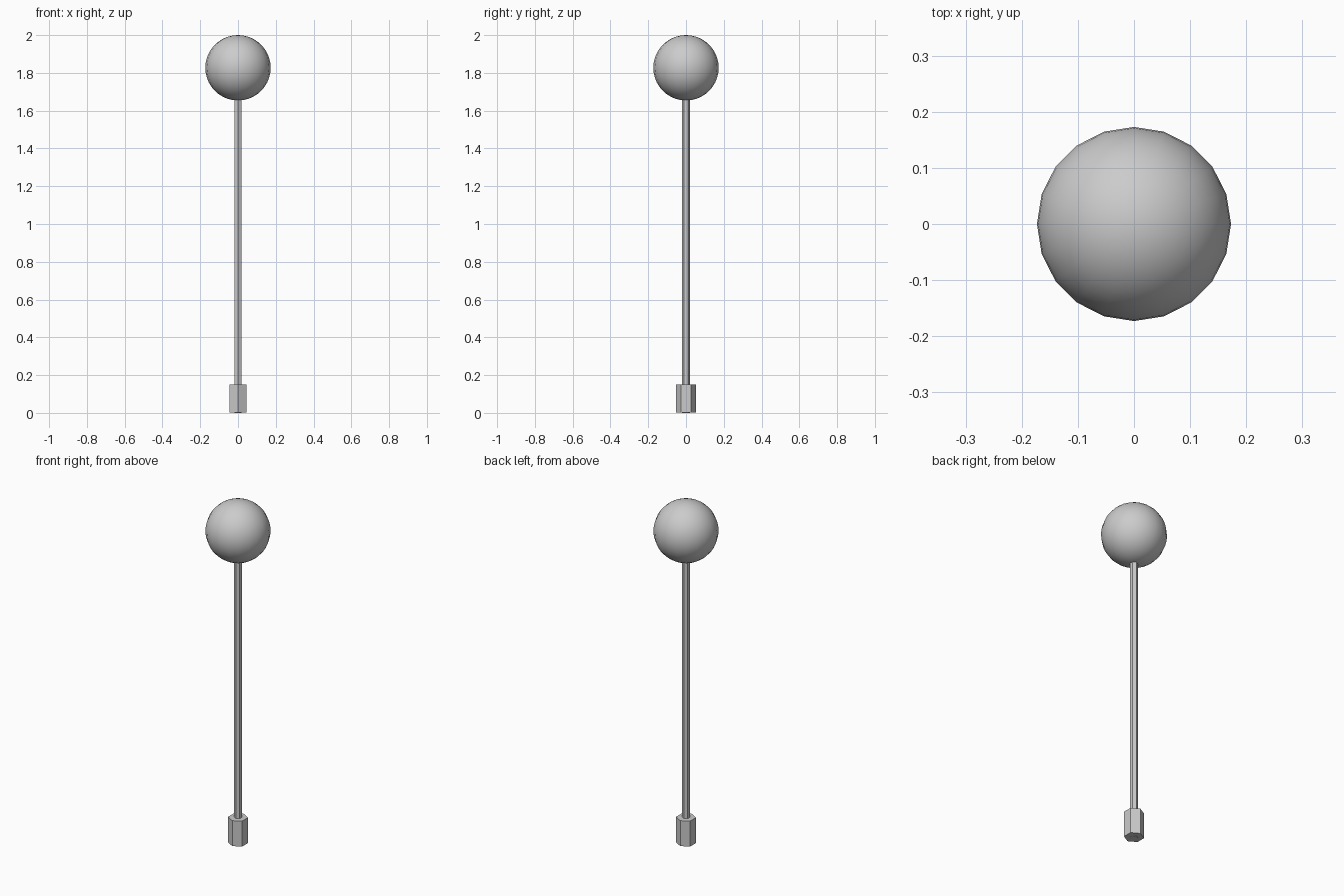
import bpy

if "Cube" in bpy.data.objects:
    bpy.data.objects.remove(bpy.data.objects["Cube"])


def post(name, radius, bottom, top):
    """Upright six-sided post with corners on the y axis."""
    bpy.ops.mesh.primitive_cylinder_add(
        vertices=6, radius=radius, depth=top - bottom,
        location=(0, 0, (bottom + top) / 2))
    bpy.context.object.name = name


# Base sleeve and thin stem, the stem running down to the ground
post("base", 0.053, 0.001, 0.15)
post("stem", 0.02, 0.0, 1.67)

# Smooth ball on top
R = 0.173
bpy.ops.mesh.primitive_uv_sphere_add(
    segments=20, ring_count=20, radius=R, location=(0, 0, 2 - R))
ball = bpy.context.object
ball.name = "ball"
bpy.ops.object.shade_smooth()
